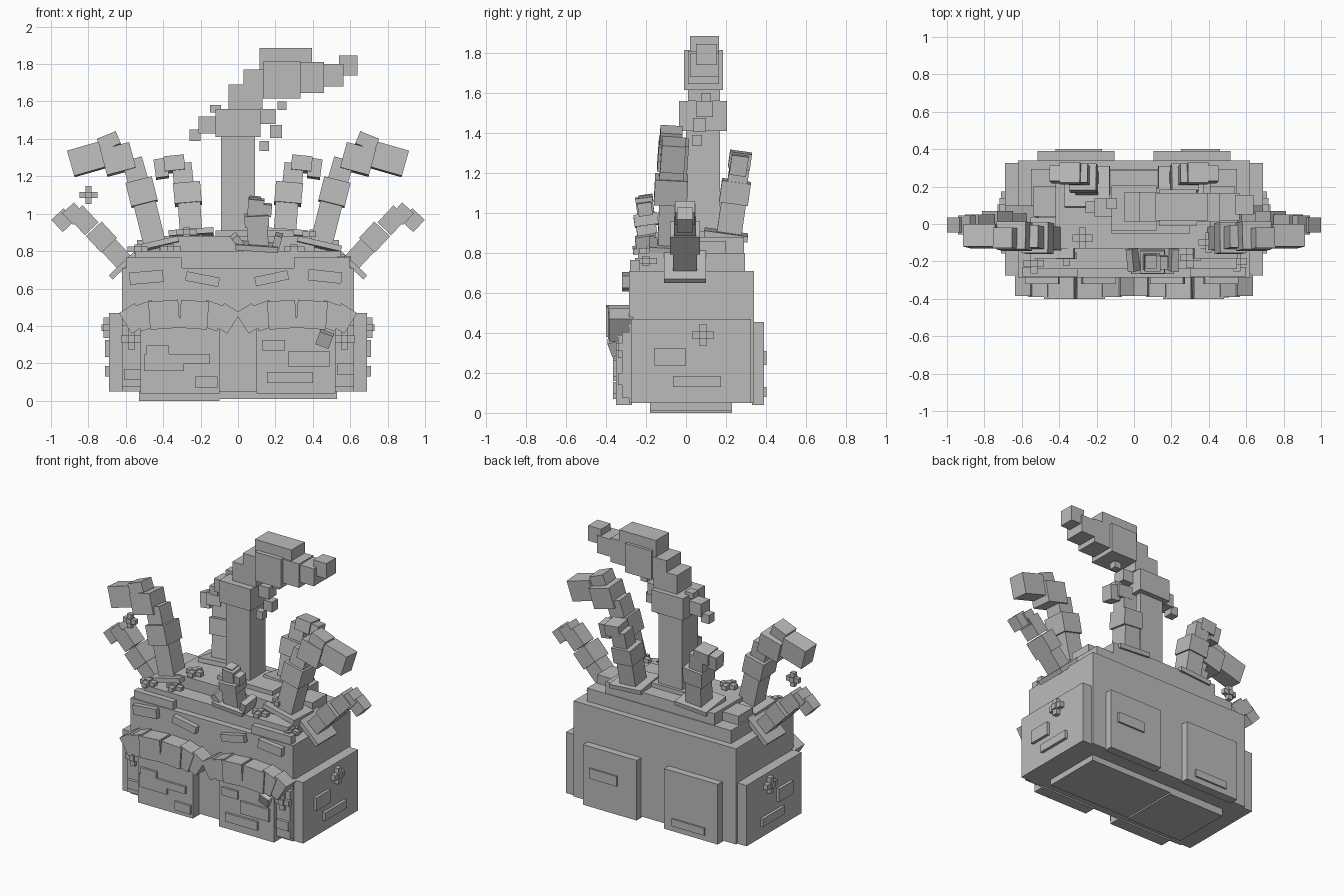
import bpy
from math import radians

cube = bpy.data.objects.get("Cube")
if cube:
    bpy.data.objects.remove(cube, do_unlink=True)

grey = bpy.data.materials.new("stone_grey")
grey.use_nodes = True
grey.diffuse_color = (0.5, 0.5, 0.5, 1)
grey.node_tree.nodes["Principled BSDF"].inputs["Base Color"].default_value = (0.5, 0.5, 0.5, 1)


def box(name, center, size, rx=0, ry=0):
    """Box by centre and size; rx / ry are tilts in degrees."""
    bpy.ops.mesh.primitive_cube_add(size=1, location=center,
                                    rotation=(radians(rx), radians(ry), 0))
    ob = bpy.context.object
    ob.name = name
    ob.scale = size
    ob.data.materials.append(grey)
    return ob


def span(name, x0, x1, y0, y1, z0, z1):
    """Box by its limits."""
    return box(name, ((x0 + x1) / 2, (y0 + y1) / 2, (z0 + z1) / 2),
               (x1 - x0, y1 - y0, z1 - z0))


def flower(name, center, axis, size=0.11, depth=0.03):
    """Plus-shaped flower lying across the given axis."""
    for i in range(3):
        if i != axis:
            dims = [size / 3] * 3
            dims[axis] = depth
            dims[i] = size
            box(name + "_bar", center, dims)
    dims = [size / 3] * 3
    dims[axis] = depth + 0.02
    box(name + "_heart", center, dims)


SIDES = ((1, "left"), (-1, "right"))

# Planter body and foot
span("body", -0.62, 0.62, -0.285, 0.34, 0.05, 0.71)
span("foot_left", -0.10, 0.53, -0.18, 0.23, 0.01, 0.06)
span("foot_right", -0.53, -0.10, -0.18, 0.23, 0.0, 0.06)

# Panels on all four sides
for s, side in SIDES:
    box(f"side_panel_{side}", (s * 0.645, 0.025, 0.26), (0.09, 0.60, 0.42))
    box(f"front_panel_{side}", (s * 0.31, -0.31, 0.245), (0.42, 0.08, 0.41))
    box(f"back_panel_{side}", (s * 0.31, 0.36, 0.248), (0.41, 0.06, 0.415))
    box(f"front_corner_{side}", (s * 0.57, -0.295, 0.24), (0.10, 0.05, 0.33))
    # Side plates and flower
    box(f"side_plate_upper_{side}", (s * 0.695, -0.08, 0.28), (0.03, 0.155, 0.09))
    box(f"side_plate_lower_{side}", (s * 0.695, 0.055, 0.158), (0.03, 0.24, 0.055))
    flower(f"side_flower_{side}", (s * 0.705, 0.085, 0.39), 0)
    flower(f"front_flower_{side}", (s * 0.57, -0.325, 0.33), 1)

# Brick plates on the front: x0, x1, z0, z1
for x0, x1, z0, z1 in ((-0.49, -0.37, 0.235, 0.295), (-0.50, -0.15, 0.20, 0.25),
                       (-0.50, -0.29, 0.16, 0.20), (-0.23, -0.11, 0.07, 0.13),
                       (0.13, 0.25, 0.27, 0.325), (0.27, 0.49, 0.18, 0.265),
                       (0.155, 0.40, 0.095, 0.155)):
    span("front_brick", x0, x1, -0.365, -0.34, z0, z1)
span("front_brick_edge", -0.61, -0.52, -0.34, -0.30, 0.11, 0.17)
span("front_brick_edge", 0.53, 0.62, -0.34, -0.30, 0.14, 0.20)
span("back_brick", 0.25, 0.46, 0.38, 0.402, 0.24, 0.31)
span("back_brick", -0.42, -0.17, 0.38, 0.402, 0.08, 0.13)

# Tilted brow plates under the rim
for x, z, w, h, tilt in ((-0.49, 0.66, 0.18, 0.065, -5), (-0.19, 0.65, 0.18, 0.05, 11),
                         (0.18, 0.655, 0.18, 0.05, -12), (0.465, 0.665, 0.18, 0.06, 6)):
    box("brow_plate", (x, -0.295, z), (w, 0.05, h), ry=tilt)

# Two arched awnings made of tilted blocks
for s, side in SIDES:
    for x, z, y, w, h, tilt in ((0.065, 0.44, -0.325, 0.10, 0.13, -32),
                                (0.14, 0.455, -0.33, 0.11, 0.14, -20),
                                (0.235, 0.46, -0.34, 0.15, 0.15, -4),
                                (0.395, 0.46, -0.34, 0.16, 0.15, 4),
                                (0.49, 0.455, -0.33, 0.11, 0.14, 20),
                                (0.56, 0.44, -0.325, 0.10, 0.13, 32)):
        box(f"awning_block_{side}", (s * x, y, z), (w, 0.12, h), ry=s * tilt)
box("hanging_cube", (0.465, -0.345, 0.335), (0.075, 0.075, 0.075), rx=20, ry=20)

# Stepped soil on top
span("soil_lower", -0.55, 0.55, -0.24, 0.295, 0.70, 0.80)
span("soil_upper", -0.42, 0.41, -0.13, 0.29, 0.79, 0.88)
span("soil_mound", -0.12, 0.30, -0.05, 0.19, 0.87, 0.91)
for s, side in SIDES:
    box(f"rim_step_{side}", (s * 0.45, -0.255, 0.73), (0.30, 0.05, 0.07))
    box(f"soil_lump_{side}", (s * 0.47, 0.12, 0.82), (0.14, 0.16, 0.08))
for x, y, z in ((-0.535, -0.21, 0.81), (-0.275, -0.075, 0.90), (0.55, -0.20, 0.76),
                (0.40, -0.10, 0.89), (-0.36, -0.17, 0.81), (0.30, -0.18, 0.81)):
    flower("soil_flower", (x, y, z), 2)
flower("floating_flower", (-0.80, -0.03, 1.10), 1, 0.095)

# Central trunk, collar and curling top
span("trunk", -0.09, 0.09, 0.0, 0.17, 0.85, 1.42)
span("trunk_collar", -0.12, 0.12, -0.035, 0.205, 1.41, 1.56)
span("crown_base", -0.05, 0.13, 0.01, 0.17, 1.56, 1.69)
span("crown_step", 0.03, 0.20, 0.01, 0.17, 1.62, 1.77)
span("crown_block", 0.135, 0.335, -0.01, 0.185, 1.615, 1.815)
span("crown_top", 0.115, 0.395, 0.02, 0.165, 1.75, 1.885)
span("crown_front", 0.33, 0.46, 0.01, 0.165, 1.645, 1.81)
span("crown_snout", 0.45, 0.565, 0.02, 0.165, 1.68, 1.80)
span("crown_tip", 0.54, 0.64, 0.05, 0.155, 1.74, 1.845)
for x0, x1, y0, z0, z1 in ((-0.21, -0.115, 0.04, 1.43, 1.52), (-0.26, -0.20, 0.06, 1.39, 1.45),
                           (-0.15, -0.09, 0.08, 1.54, 1.58), (0.115, 0.20, 0.05, 1.48, 1.56),
                           (0.17, 0.235, 0.035, 1.405, 1.475), (0.115, 0.165, 0.03, 1.335, 1.39),
                           (0.21, 0.26, 0.075, 1.555, 1.60)):
    span("trunk_leaf", x0, x1, y0, y0 + (x1 - x0), z0, z1)

# Shoots: each row is name, x, y, z, width, depth, height, rx, ry
FRONT = (("base", 0.435, -0.075, 0.835, 0.24, 0.22, 0.03, -3, 13),
         ("stem", 0.475, -0.075, 0.96, 0.12, 0.125, 0.28, -2, 14),
         ("collar", 0.515, -0.075, 1.115, 0.145, 0.165, 0.13, -3, 14),
         ("neck", 0.55, -0.07, 1.23, 0.11, 0.12, 0.12, -4, 16),
         ("bend", 0.64, -0.065, 1.29, 0.16, 0.15, 0.14, -4, 15),
         ("tip", 0.81, -0.065, 1.29, 0.175, 0.12, 0.14, -4, 16),
         ("knob", 0.69, -0.075, 1.385, 0.11, 0.11, 0.07, -4, 22))
BACK = (("base", 0.25, 0.20, 0.89, 0.24, 0.22, 0.03, -8, 4),
        ("stem", 0.255, 0.225, 0.96, 0.12, 0.125, 0.22, -8, 4),
        ("collar", 0.27, 0.245, 1.105, 0.145, 0.145, 0.11, -8, 5),
        ("neck", 0.295, 0.265, 1.21, 0.105, 0.10, 0.11, -8, 6),
        ("bend", 0.34, 0.27, 1.265, 0.11, 0.11, 0.08, -8, 6),
        ("tip", 0.41, 0.265, 1.24, 0.07, 0.085, 0.10, -8, 8))
SIDE = (("base", 0.60, -0.005, 0.735, 0.22, 0.21, 0.03, 0, 43),
        ("stem", 0.645, -0.005, 0.78, 0.10, 0.12, 0.16, 0, 43),
        ("collar", 0.73, -0.005, 0.875, 0.115, 0.15, 0.12, 0, 43),
        ("neck", 0.825, -0.005, 0.965, 0.10, 0.11, 0.125, 0, 43),
        ("bend", 0.88, -0.005, 1.0, 0.085, 0.10, 0.085, 0, 43),
        ("tip", 0.935, -0.005, 0.965, 0.09, 0.08, 0.09, 0, 43))
for kind, rows in (("front", FRONT), ("back", BACK), ("side", SIDE)):
    for part, x, y, z, w, d, h, rx, ry in rows:
        for s, side in SIDES:
            box(f"{kind}_shoot_{part}_{side}", (s * x, y, z), (w, d, h), rx, s * ry)

# Small shoot at the front centre
for part, x, y, z, w, d, h, rx, ry in (
        ("base", 0.10, -0.19, 0.825, 0.23, 0.15, 0.03, 10, 4),
        ("leaf_left", 0.21, -0.19, 0.85, 0.04, 0.12, 0.08, 10, 15),
        ("leaf_right", 0.0, -0.19, 0.85, 0.04, 0.12, 0.08, 10, -35),
        ("stem", 0.105, -0.195, 0.90, 0.11, 0.10, 0.16, 8, -3),
        ("collar", 0.10, -0.20, 0.965, 0.13, 0.12, 0.06, 8, -3),
        ("head", 0.095, -0.205, 1.03, 0.085, 0.085, 0.10, 8, 5),
        ("bud_left", 0.155, -0.205, 1.02, 0.05, 0.07, 0.065, 8, 5),
        ("bud_top", 0.09, -0.20, 1.07, 0.06, 0.07, 0.04, 8, 5)):
    box(f"small_shoot_{part}", (x, y, z), (w, d, h), rx, ry)
